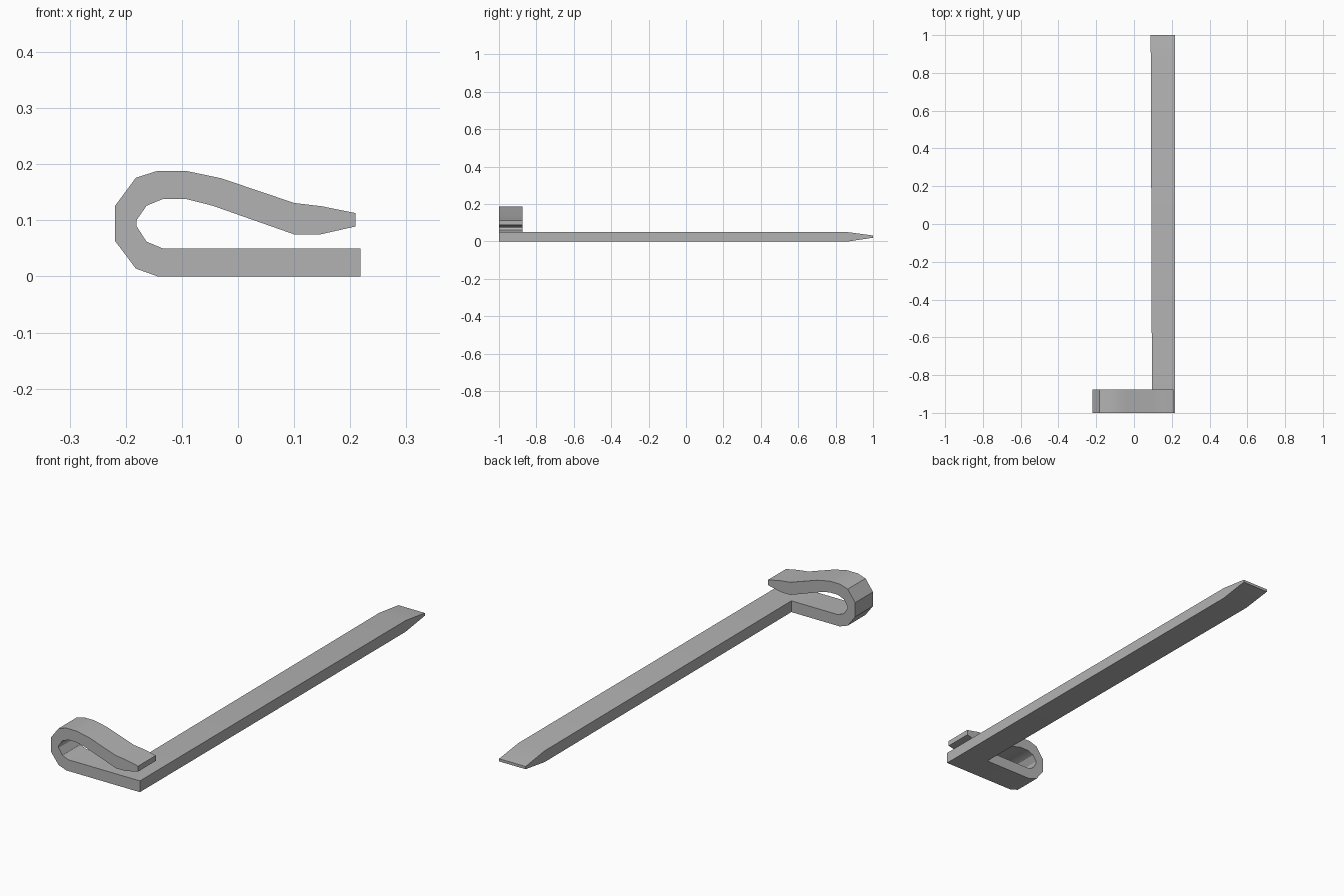
import bpy
import bmesh

cube = bpy.data.objects.get("Cube")
if cube:
    bpy.data.objects.remove(cube, do_unlink=True)

FRONT, CLIP_BACK, BEVEL_START, TIP = -1.0, -0.875, 0.865, 1.0

# Matching outer and inner edges of the bent strip, as (x, z)
outer = [(0.218, 0), (0.095, 0), (-0.143, 0), (-0.182, 0.014), (-0.219, 0.063),
         (-0.219, 0.126), (-0.182, 0.176), (-0.144, 0.188), (-0.092, 0.188),
         (-0.03, 0.175), (0.1, 0.131), (0.15, 0.125), (0.209, 0.113)]
inner = [(0.218, 0.05), (0.095, 0.05), (-0.134, 0.05), (-0.163, 0.062), (-0.181, 0.09),
         (-0.181, 0.1), (-0.163, 0.126), (-0.134, 0.138), (-0.092, 0.138),
         (-0.045, 0.126), (0.1, 0.075), (0.147, 0.075), (0.209, 0.089)]

# Folded clip: a strip of quads extruded backwards
bm = bmesh.new()
out_verts = [bm.verts.new((x, FRONT, z)) for x, z in outer]
in_verts = [bm.verts.new((x, FRONT, z)) for x, z in inner]
strip = [bm.faces.new((out_verts[i], out_verts[i + 1], in_verts[i + 1], in_verts[i]))
         for i in range(len(outer) - 1)]
result = bmesh.ops.extrude_face_region(bm, geom=strip, use_keep_orig=True)
for item in result["geom"]:
    if isinstance(item, bmesh.types.BMVert):
        item.co.y = CLIP_BACK
bmesh.ops.recalc_face_normals(bm, faces=bm.faces)


def extend(face, y, left, low, high):
    """Pull a face back to y and reshape its outline."""
    face = bmesh.ops.extrude_discrete_faces(bm, faces=[face])["faces"][0]
    middle = face.calc_center_median()
    for vert in face.verts:
        is_left, is_high = vert.co.x < middle.x, vert.co.z > middle.z
        vert.co = (left if is_left else 0.218, y, high if is_high else low)
    return face


# Long arm growing from the foot of the clip, bevelled to a thin blade tip
foot = max((f for f in bm.faces if all(abs(v.co.y - CLIP_BACK) < 1e-5 for v in f.verts)
            and f.calc_center_median().z < 0.03),
           key=lambda f: f.calc_center_median().x)
arm_end = extend(foot, BEVEL_START, 0.089, 0, 0.05)
extend(arm_end, TIP, 0.088, 0.02, 0.032)
bmesh.ops.recalc_face_normals(bm, faces=bm.faces)

mesh = bpy.data.meshes.new("folded_clip_and_arm")
bm.to_mesh(mesh)
bm.free()
wrench = bpy.data.objects.new("folded_clip_and_arm", mesh)
bpy.context.collection.objects.link(wrench)

# Plain grey metal
metal = bpy.data.materials.new("grey_metal")
metal.use_nodes = True
grey = (0.45, 0.45, 0.45, 1)
metal.diffuse_color = grey
metal.node_tree.nodes["Principled BSDF"].inputs["Base Color"].default_value = grey
mesh.materials.append(metal)

bpy.ops.object.select_all(action="DESELECT")
wrench.select_set(True)
bpy.context.view_layer.objects.active = wrench
bpy.ops.object.shade_smooth_by_angle(angle=0.45)
